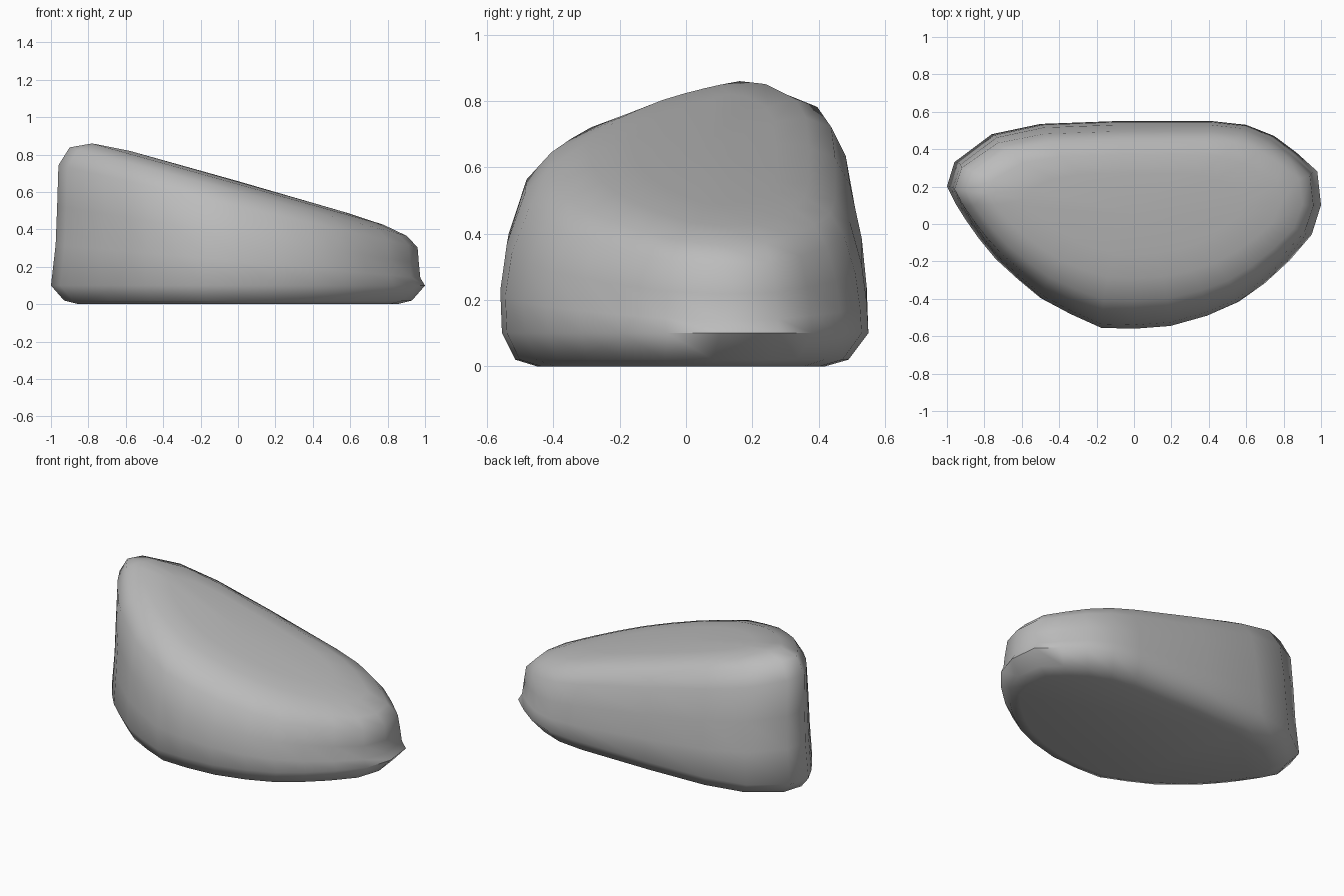
import bpy, bmesh
from mathutils import Vector

cube = bpy.data.objects.get("Cube")
if cube:
    bpy.data.objects.remove(cube, do_unlink=True)

# Widest outline of the boulder in plan
OUTLINE = [(-1, .2), (-.96, .33), (-.76, .48), (-.5, .535), (-.1, .55), (.42, .55),
           (.6, .53), (.75, .47), (.87, .38), (.98, .28), (1, .1), (.95, -.06),
           (.83, -.2), (.7, -.32), (.56, -.42), (.4, -.49), (.2, -.545), (0, -.56),
           (-.18, -.555), (-.35, -.48), (-.5, -.4), (-.62, -.3), (-.74, -.19),
           (-.83, -.08), (-.9, .02), (-.95, .1)]

# Layers: share of the sloping top height, floor offset, x scale, front y, back y
LAYERS = [(0, 0, .85, -.45, .42), (0, .02, .93, -.515, .49), (0, .1, 1, -.555, .55),
          (.32, .02, .975, -.56, .545), (.55, .01, .967, -.54, .53),
          (.8, 0, .96, -.485, .495), (.92, 0, .9, -.41, .45),
          (.98, 0, .78, -.29, .37), (1, 0, .58, -.16, .27)]


def top_height(x):
    """Height of the sloping upper face."""
    return .655 - .285 * x


bm = bmesh.new()
rings = []
for share, floor, sx, front, back in LAYERS:
    ring = []
    for px, py in OUTLINE:
        x = px * sx
        y = front + (py + .56) / 1.11 * (back - front)
        ring.append(bm.verts.new((x, y, floor + share * top_height(x))))
    rings.append(ring)

# Skin between neighbouring layers
count = len(OUTLINE)
for low, high in zip(rings, rings[1:]):
    for i in range(count):
        j = (i + 1) % count
        bm.faces.new((low[i], low[j], high[j], high[i]))

# Flat base and fanned sloping top
bm.faces.new(rings[0])
centre = sum((v.co for v in rings[-1]), Vector()) / count
peak = bm.verts.new((centre.x, centre.y, top_height(centre.x) + .003))
for i in range(count):
    bm.faces.new((rings[-1][i], rings[-1][(i + 1) % count], peak))

bmesh.ops.recalc_face_normals(bm, faces=bm.faces[:])
mesh = bpy.data.meshes.new("boulder")
bm.to_mesh(mesh)
bm.free()
boulder = bpy.data.objects.new("boulder", mesh)
bpy.context.collection.objects.link(boulder)

# Stone material
stone = bpy.data.materials.new("stone grey")
stone.use_nodes = True
colour = (.5, .5, .5, 1)
stone.diffuse_color = colour
stone.node_tree.nodes["Principled BSDF"].inputs["Base Color"].default_value = colour
mesh.materials.append(stone)

# Smooth stone surface
bpy.ops.object.select_all(action='DESELECT')
boulder.select_set(True)
bpy.context.view_layer.objects.active = boulder
bpy.ops.object.shade_smooth_by_angle(angle=1.1)
